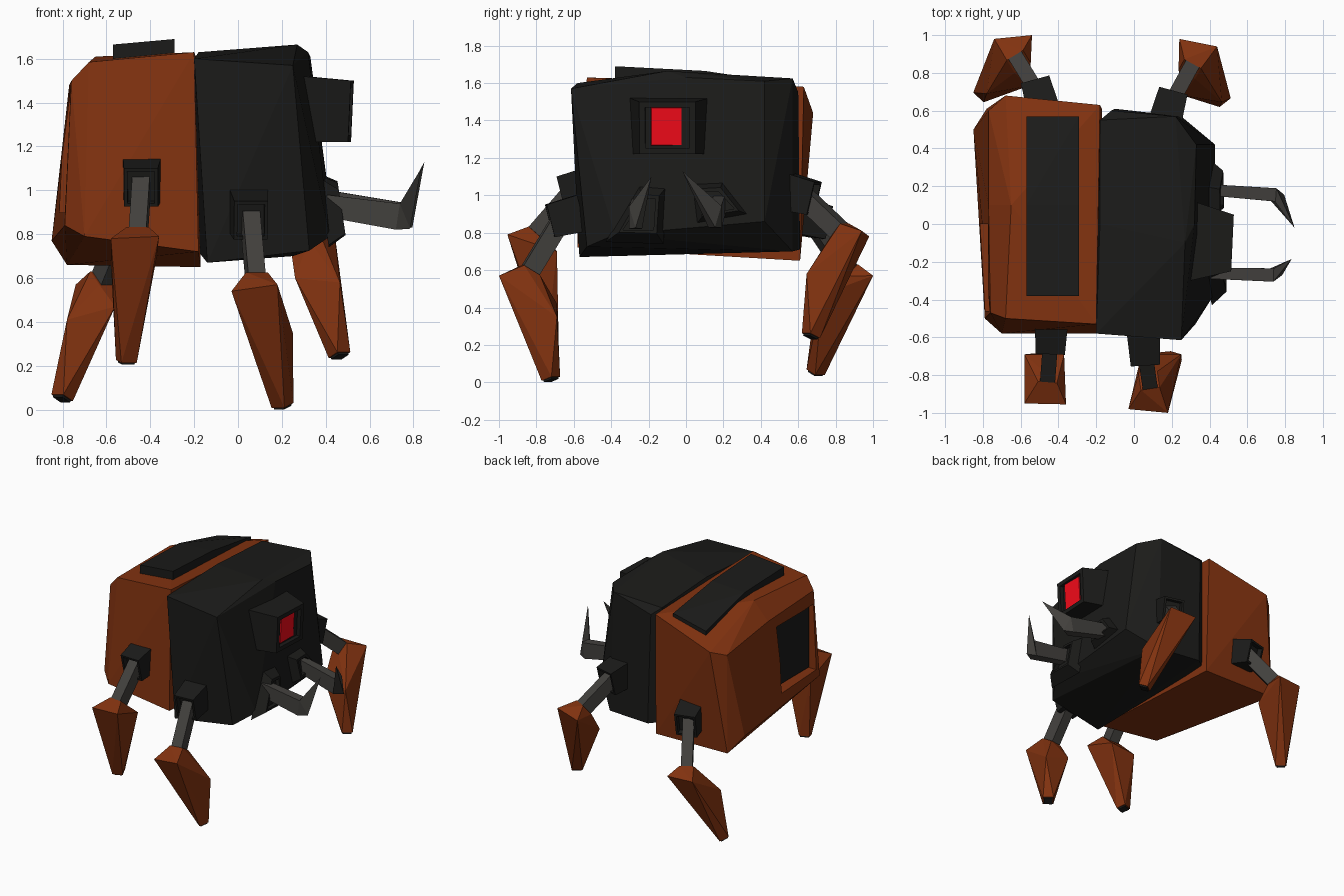
import bpy, bmesh
from mathutils import Vector

if "Cube" in bpy.data.objects:
    bpy.data.objects.remove(bpy.data.objects["Cube"])


def material(name, rgb):
    m = bpy.data.materials.new(name)
    m.diffuse_color = (*rgb, 1)
    m.use_nodes = True
    m.node_tree.nodes["Principled BSDF"].inputs["Base Color"].default_value = m.diffuse_color
    return m


ORANGE = material("orange", (.22, .032, .005))
BLACK = material("black", (.011, .011, .01))
STEEL = material("steel", (.055, .052, .047))
RED = material("red", (.9, .003, .01))


def finish(bm, name, mat):
    bmesh.ops.recalc_face_normals(bm, faces=bm.faces)
    me = bpy.data.meshes.new(name)
    bm.to_mesh(me)
    bm.free()
    me.materials.append(mat)
    ob = bpy.data.objects.new(name, me)
    bpy.context.collection.objects.link(ob)
    return ob


def hull(name, pts, mat):
    """Faceted convex solid around a few corner points."""
    bm = bmesh.new()
    for p in pts:
        bm.verts.new(p)
    out = bmesh.ops.convex_hull(bm, input=bm.verts)
    junk = [g for g in out["geom_interior"] if isinstance(g, bmesh.types.BMVert)]
    bmesh.ops.delete(bm, geom=junk, context='VERTS')
    bmesh.ops.dissolve_limit(bm, angle_limit=.08, verts=bm.verts, edges=bm.edges)
    return finish(bm, name, mat)


def square(c, d, size):
    """Four corners around c, perpendicular to d."""
    d = Vector(d).normalized()
    side = d.cross(Vector((0, 0, 1))).normalized()
    up = side.cross(d)
    return [Vector(c) + side * size[0] / 2 * i + up * size[1] / 2 * j
            for i, j in ((-1, -1), (1, -1), (1, 1), (-1, 1))]


def block(name, A, B, mat, rim=0, depth=.03):
    """Solid between two quads, optionally with a recess in the second."""
    d = (sum(B, Vector()) - sum(A, Vector())).normalized()
    bm = bmesh.new()
    A = [bm.verts.new(p) for p in A]
    B = [bm.verts.new(p) for p in B]
    bm.faces.new(A[::-1])
    end = bm.faces.new(B)
    for i in range(4):
        j = (i + 1) % 4
        bm.faces.new((A[i], A[j], B[j], B[i]))
    if rim:
        bmesh.ops.recalc_face_normals(bm, faces=bm.faces)
        bmesh.ops.inset_region(bm, faces=[end], thickness=rim)
        inner = bmesh.ops.extrude_discrete_faces(bm, faces=[end])["faces"][0]
        bmesh.ops.translate(bm, verts=inner.verts, vec=-d * depth)
    return finish(bm, name, mat)


def beam(name, a, b, sa, sb, mat, rim=0, depth=.03):
    """Tapered bar from a to b."""
    d = Vector(b) - Vector(a)
    return block(name, square(a, d, sa), square(b, d, sb), mat, rim, depth)


# Rear body shell
rear = hull("rear_body", [
    (-.18, .63, 1.58), (-.18, .1, 1.62), (-.2, -.53, 1.63),
    (-.18, -.58, .72), (-.17, .61, .65),
    (-.68, .68, 1.44), (-.65, .1, 1.61), (-.68, -.5, 1.585),
    (-.7, -.58, .79), (-.78, .61, .66),
    (-.77, .6, 1.41), (-.77, .1, 1.48), (-.76, -.47, 1.5),
    (-.79, -.5, .84), (-.85, .5, .77)], ORANGE)

# Recessed hatch in the tail
cutter = beam("hatch_cutter", (-.72, -.23, 1.15), (-1, -.23, 1.15), (.46, .5), (.46, .5), BLACK)
mod = rear.modifiers.new("hatch", 'BOOLEAN')
mod.object = cutter
mod.operation = 'DIFFERENCE'
mod.solver = 'EXACT'
bpy.context.view_layer.objects.active = rear
bpy.ops.object.modifier_apply(modifier="hatch")
bpy.data.objects.remove(cutter)
beam("tail_hatch", (-.7, -.23, 1.15), (-.735, -.23, 1.15), (.44, .48), (.44, .48), BLACK)

# Bent plate along the roof
hull("roof_plate", [(x, y, z - dz) for x, y, z in (
    (-.57, -.38, 1.665), (-.29, -.38, 1.69), (-.57, .1, 1.65), (-.29, .1, 1.665),
    (-.57, .57, 1.53), (-.29, .57, 1.595)) for dz in (0, .08)], BLACK)

# Front body
hull("front_body", [
    (-.2, -.58, 1.6), (-.18, 0, 1.63), (-.18, .55, 1.6), (-.18, .55, .72), (-.14, -.57, .67),
    (-.12, .6, 1.55), (-.1, .61, .71),
    (.25, -.615, 1.57), (.27, -.1, 1.665), (.24, .12, 1.66), (.22, .57, 1.625),
    (.25, .57, .70),
    (.32, 0, 1.63), (.33, .42, 1.61),
    (.43, .42, .86), (.42, -.38, .79), (.325, -.53, .725)], BLACK)

# Eye housing and lens
beam("eye_housing", (.3, -.09, 1.37), (.515, -.1, 1.36), (.42, .3), (.3, .28), BLACK, .045, .03)
beam("eye_lens", (.46, -.105, 1.37), (.495, -.105, 1.368), (.17, .21), (.16, .2), RED)


def mandible(name, base, elbow, tip, quad):
    # flared skewed socket, straight bar and upturned spike
    b, e, t = Vector(base), Vector(elbow), Vector(tip)
    A = [Vector((.39 - (z - .9) * .15, y, z)) for y, z in quad]
    mid = sum(A, Vector()) / 4
    B = [mid + (p - mid) * .65 + Vector((.085, 0, 0)) for p in A]
    block(name + "_socket", A, B, BLACK, .025, .03)
    d = e - b
    foot = square(e, d, (.07, .12))
    hull(name + "_bar", square(b, d, (.06, .1)) + foot, STEEL)
    hull(name + "_spike", foot + [e + Vector((.055, 0, -.055)), t], STEEL)


mandible("right_mandible", (.40, -.26, .93), (.73, -.27, .88), (.835, -.185, 1.1),
         [(-.43, .75), (-.12, .74), (-.1, 1.05), (-.25, 1.06)])
mandible("left_mandible", (.41, .18, .95), (.74, .155, .885), (.85, -.02, 1.13),
         [(.02, 1.07), (.2, 1.08), (.35, .89), (.05, .84)])


def leg(name, hip, knee, ring, tip):
    # hip socket, steel strut, tapered shin and dark toe
    h, k, t = Vector(hip), Vector(knee), Vector(tip)
    s = 1 if h.y > 0 else -1
    out = Vector(((k.x - h.x) * .4, s * .16, -.04)).normalized()
    beam(name + "_hip", h - out * .1, h + out * .07, (.175, .2), (.155, .18), BLACK, .022, .04)
    beam(name + "_strut", h, k + (k - h).normalized() * .06, (.08, .1), (.08, .1), STEEL)
    collar = square(k, k - h, (.1, .1))
    centre = sum((Vector(p) for p in ring), Vector()) / 4
    d = (t - centre).normalized()
    hull(name + "_shin", collar + [Vector(p) for p in ring] + square(t - d * .01, d, (.075, .07)), ORANGE)
    beam(name + "_toe", t - d * .02, t, (.065, .06), (.06, .055), BLACK)


leg("front_right_leg", (.055, -.66, .88), (.08, -.83, .6),
    [(-.03, -.98, .54), (.18, -1, .57), (.25, -.69, .35), (.04, -.69, .42)], (.205, -.72, .01))
leg("rear_right_leg", (-.44, -.6, 1.03), (-.455, -.8, .8),
    [(-.58, -.95, .78), (-.36, -.955, .79), (-.37, -.69, .7), (-.58, -.69, .68)], (-.51, -.725, .21))
leg("front_left_leg", (.185, .62, 1.0), (.295, .82, .81),
    [(.24, .98, .78), (.44, .94, .81), (.465, .645, .58), (.26, .68, .6)], (.465, .665, .24))
leg("rear_left_leg", (-.5, .68, .87), (-.61, .86, .6),
    [(-.74, .98, .57), (-.54, 1, .57), (-.56, .73, .47), (-.78, .69, .41)], (-.805, .69, .045))
